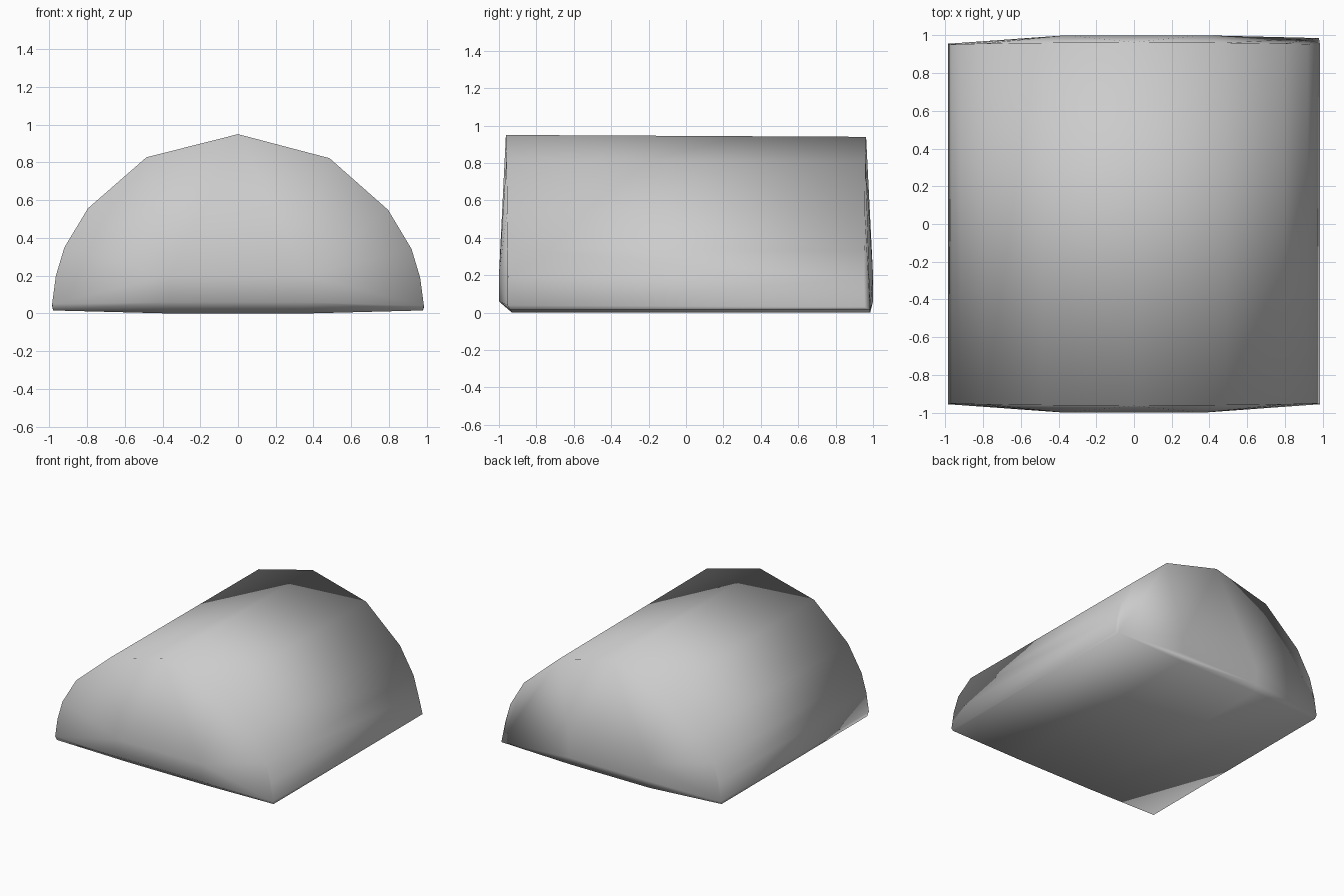
import bpy
import bmesh

if "Cube" in bpy.data.objects:
    bpy.data.objects.remove(bpy.data.objects["Cube"], do_unlink=True)

# One flat colour for the whole shell
grey = bpy.data.materials.new("light_grey")
grey.use_nodes = True
colour = (0.6, 0.6, 0.6, 1.0)
grey.diffuse_color = colour
grey.node_tree.nodes["Principled BSDF"].inputs["Base Color"].default_value = colour

# Half of the arched cross-section: x, z and the distance of its end from the middle
ARCH = [(0.0, 0.945, 0.963), (0.485, 0.82, 0.96), (0.795, 0.548, 0.956),
        (0.92, 0.34, 0.953), (0.965, 0.19, 0.951), (0.985, 0.04, 0.955)]
LIP = 0.36      # half width of the bulge on each end
TILT = 0.005    # slight fall of the roof to the back and left

points = []
for end in (-1, 1):
    for side in (-1, 1):
        # Arched edge
        for x, z, y in ARCH:
            if x or side == 1:
                points.append((side * x, end * y, z - TILT * end - TILT * side * x))
        # Bulging end wall and its chamfered foot
        for z in (0.06, 0.2):
            points.append((side * LIP, end, z))
        foot = 0.93 if end < 0 else 0.985
        points.append((side * LIP, end * foot, 0.0))
        # Bottom corner, pushed out at the back left
        corner = 0.985 if end == side == 1 else 0.94
        points.append((side * 0.98, end * corner, 0.016))

# Wrap the points in a closed convex shell with clean flat strips
bm = bmesh.new()
for p in points:
    bm.verts.new(p)
hull = bmesh.ops.convex_hull(bm, input=bm.verts)
loose = {g for g in hull["geom_interior"] + hull["geom_unused"]
         if isinstance(g, bmesh.types.BMVert)}
bmesh.ops.delete(bm, geom=list(loose), context="VERTS")
bmesh.ops.dissolve_limit(bm, angle_limit=0.01, verts=bm.verts, edges=bm.edges)
bmesh.ops.recalc_face_normals(bm, faces=bm.faces)
for face in bm.faces:
    face.smooth = True

mesh = bpy.data.meshes.new("arched_shell")
bm.to_mesh(mesh)
bm.free()
mesh.materials.append(grey)
shell = bpy.data.objects.new("arched_shell", mesh)
bpy.context.collection.objects.link(shell)
